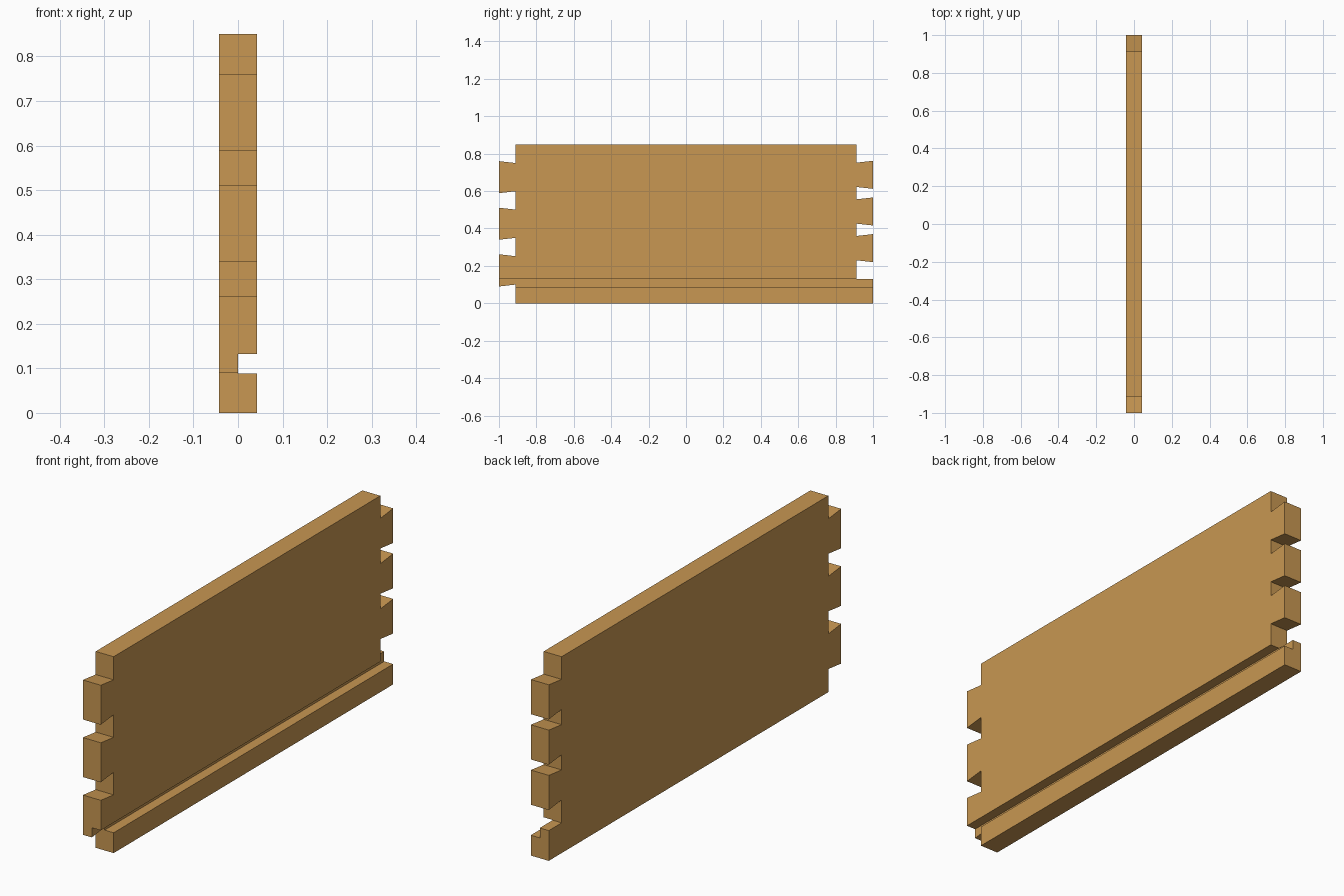
import bpy, bmesh

if "Cube" in bpy.data.objects:
    bpy.data.objects.remove(bpy.data.objects["Cube"])

HALF_T = 0.043      # half board thickness
SHOULDER = 0.912    # where the joints begin
HEIGHT = 0.85
FLARE = 0.01        # dovetail widening on each side

wood = bpy.data.materials.new("light_wood")
wood.diffuse_color = (0.578, 0.309, 0.084, 1.0)
wood.use_nodes = True
wood.node_tree.nodes["Principled BSDF"].inputs["Base Color"].default_value = wood.diffuse_color


def extrude_profile(name, points, x0, x1):
    """Extrude a (y, z) outline along x."""
    bm = bmesh.new()
    face = bm.faces.new([bm.verts.new((x0, y, z)) for y, z in points])
    res = bmesh.ops.extrude_face_region(bm, geom=[face])
    moved = [g for g in res["geom"] if isinstance(g, bmesh.types.BMVert)]
    bmesh.ops.translate(bm, verts=moved, vec=(x1 - x0, 0, 0))
    bmesh.ops.recalc_face_normals(bm, faces=bm.faces)
    mesh = bpy.data.meshes.new(name)
    bm.to_mesh(mesh)
    bm.free()
    mesh.materials.append(wood)
    obj = bpy.data.objects.new(name, mesh)
    bpy.context.collection.objects.link(obj)
    return obj


def tails(side, spans):
    """Flared tails, bottom to top, on one end of the board."""
    pts = []
    for lo, hi in spans:
        pts += [(side * SHOULDER, lo + FLARE), (side, lo),
                (side, hi), (side * SHOULDER, hi - FLARE)]
    return pts


# Board outline: square lug plus three tails at +y, three wide tails at -y
right_end = [(1, 0), (1, 0.131), (SHOULDER, 0.131)]
right_end += tails(1, [(0.22, 0.37), (0.416, 0.566), (0.612, 0.762)])
left_end = tails(-1, [(0.09, 0.262), (0.34, 0.511), (0.589, 0.76)])
outline = ([(-SHOULDER, 0)] + right_end
           + [(SHOULDER, HEIGHT), (-SHOULDER, HEIGHT)] + left_end[::-1])
board = extrude_profile("drawer_side", outline, -HALF_T, HALF_T)

# Groove for the bottom panel, along the whole +x face
cutter = extrude_profile("groove_cutter",
                         [(-1.1, 0.088), (1.1, 0.088), (1.1, 0.132), (-1.1, 0.132)],
                         0.0, 0.1)
cutter.hide_render = True
mod = board.modifiers.new("groove", 'BOOLEAN')
mod.operation = 'DIFFERENCE'
mod.solver = 'EXACT'
mod.object = cutter
bpy.context.view_layer.objects.active = board
bpy.ops.object.modifier_apply(modifier=mod.name)
bpy.data.objects.remove(cutter)
